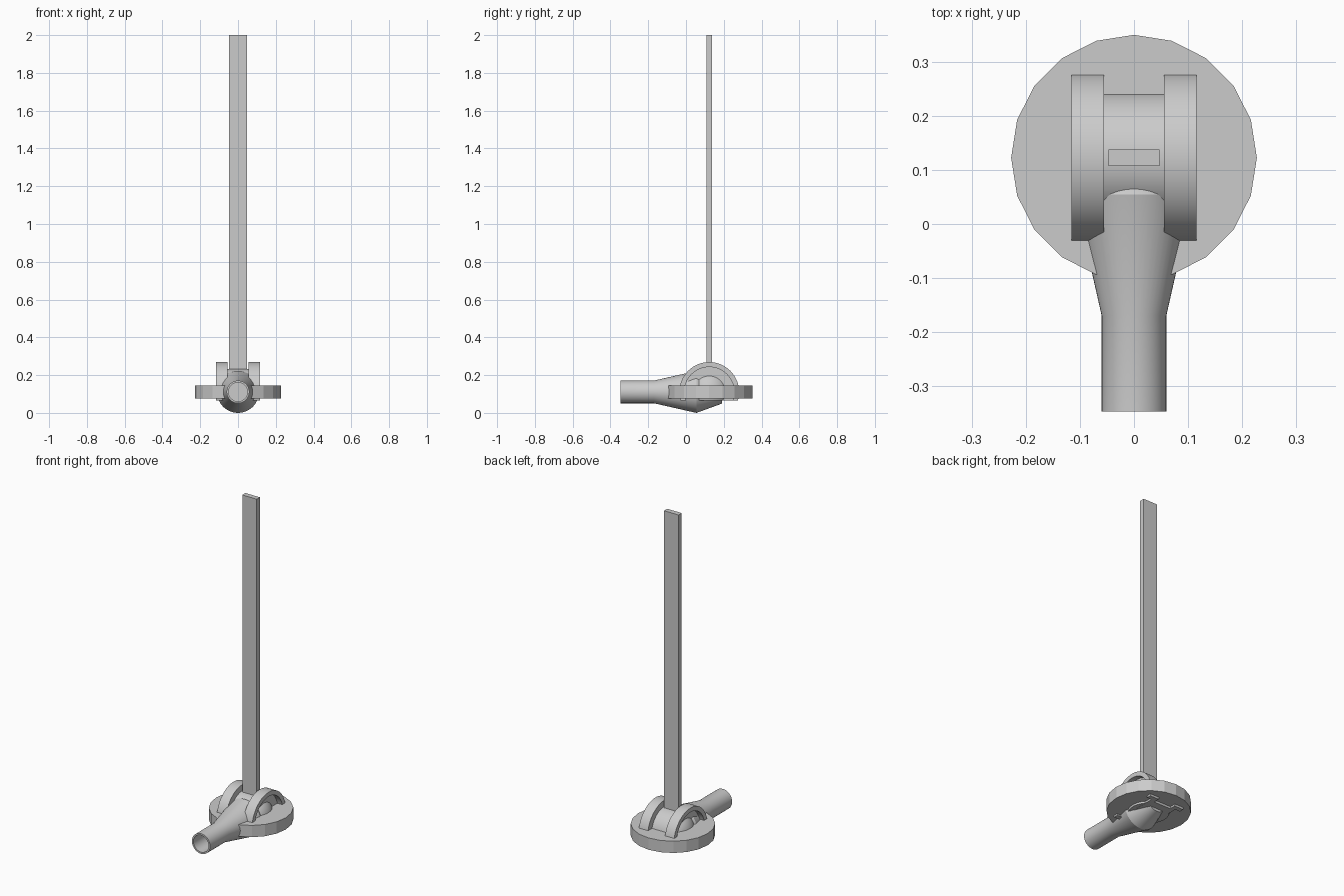
import bpy, bmesh, math
from mathutils import Matrix, Vector

if "Cube" in bpy.data.objects:
    bpy.data.objects.remove(bpy.data.objects["Cube"])

CY, CZ = 0.123, 0.111   # hub centre


def finish(name, bm, smooth=True):
    bmesh.ops.remove_doubles(bm, verts=bm.verts, dist=1e-5)
    bmesh.ops.recalc_face_normals(bm, faces=bm.faces)
    me = bpy.data.meshes.new(name)
    bm.to_mesh(me)
    bm.free()
    ob = bpy.data.objects.new(name, me)
    bpy.context.collection.objects.link(ob)
    if smooth:
        bpy.ops.object.select_all(action='DESELECT')
        ob.select_set(True)
        bpy.context.view_layer.objects.active = ob
        bpy.ops.object.shade_smooth_by_angle(angle=math.radians(30))
    return ob


def revolve(name, profile, axis, centre, steps=64, floor=None):
    """Spin (distance along axis, radius) points; optionally cut flat at z = floor."""
    bm = bmesh.new()
    up = Vector((0, 0, 1))
    ax = Vector(axis)
    c = Vector(centre)
    vs = [bm.verts.new(c + ax * a + up * r) for a, r in profile]
    es = [bm.edges.new(p) for p in zip(vs, vs[1:])]
    bmesh.ops.spin(bm, geom=vs + es, cent=c, axis=ax, angle=math.tau, steps=steps)
    bmesh.ops.remove_doubles(bm, verts=bm.verts, dist=1e-5)
    if floor is not None:
        cut = bmesh.ops.bisect_plane(bm, geom=bm.verts[:] + bm.edges[:] + bm.faces[:],
                                     plane_co=(0, 0, floor), plane_no=(0, 0, -1),
                                     clear_outer=True)
        edges = [e for e in cut['geom_cut'] if isinstance(e, bmesh.types.BMEdge)]
        bmesh.ops.edgeloop_fill(bm, edges=edges)
    return finish(name, bm)


# twenty-sided base disc
bm = bmesh.new()
bmesh.ops.create_cone(bm, cap_ends=True, segments=20, radius1=0.228, radius2=0.228, depth=0.07,
                      matrix=Matrix.Translation((0, CY, CZ)))
finish("base_disc", bm, False)

# hub drum between the two side rings
hub = (0, CY, CZ)
revolve("hub_drum", [(-0.07, 0), (-0.07, 0.122), (0.07, 0.122), (0.07, 0)], (1, 0, 0), hub, floor=0.065)

# side rings, each with a recess and a domed boss
R = 0.119
dome = [(R * math.cos(t), R * math.sin(t)) for t in [math.radians(45 - 5 * i) for i in range(9)]]
for side, name in ((1, "right"), (-1, "left")):
    revolve(name + "_ring", [(0.056, 0), (0.056, 0.158), (0.116, 0.158), (0.116, 0.132),
                             (0.084, 0.132), (0.084, 0)], (side, 0, 0), hub, floor=0.065)
    revolve(name + "_boss", [(0.06, 0), (0.06, dome[0][1])] + dome + [(R, 0)],
            (side, 0, 0), hub, floor=0.066)

# hollow socket pipe flaring into the hub
revolve("socket_pipe", [(-0.17, 0), (-0.17, 0.05), (-0.348, 0.05), (-0.348, 0.06), (-0.17, 0.06),
                        (0.055, 0.111), (0.19, 0.062), (0.19, 0)], (0, 1, 0), (0, 0, CZ), steps=48)

# long upright blade
bm = bmesh.new()
bmesh.ops.create_cube(bm, size=1, matrix=Matrix.Translation((0, CY, 1.06)) @
                      Matrix.Diagonal((0.095, 0.03, 1.88, 1)))
finish("upright_blade", bm, False)
